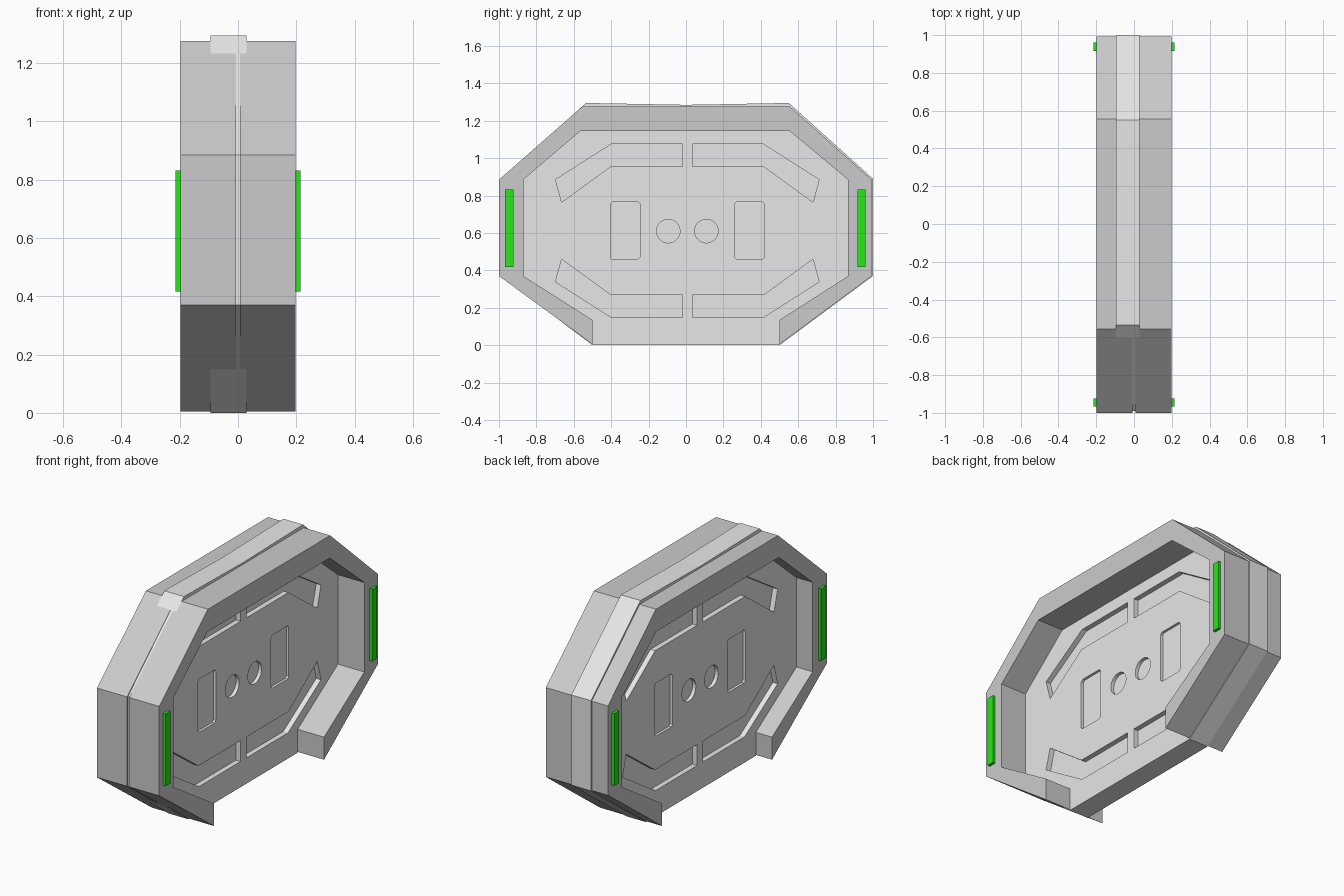
import bpy, bmesh, math

if "Cube" in bpy.data.objects:
    bpy.data.objects.remove(bpy.data.objects["Cube"])


def material(name, rgb):
    m = bpy.data.materials.new(name)
    m.diffuse_color = (*rgb, 1)
    m.use_nodes = True
    m.node_tree.nodes["Principled BSDF"].inputs["Base Color"].default_value = m.diffuse_color
    return m


LIGHT = material("light_grey", (0.8, 0.8, 0.8))
MID = material("mid_grey", (0.6, 0.6, 0.6))
GREEN = material("bright_green", (0.022, 0.8, 0.01))


def prism(name, profile, x0, x1, mat):
    """Extrude a (y, z) outline along x."""
    bm = bmesh.new()
    face = bm.faces.new([bm.verts.new((x0, y, z)) for y, z in profile])
    ext = bmesh.ops.extrude_face_region(bm, geom=[face])
    for v in ext["geom"]:
        if isinstance(v, bmesh.types.BMVert):
            v.co.x = x1
    bmesh.ops.recalc_face_normals(bm, faces=bm.faces)
    me = bpy.data.meshes.new(name)
    bm.to_mesh(me)
    bm.free()
    me.materials.append(mat)
    ob = bpy.data.objects.new(name, me)
    bpy.context.collection.objects.link(ob)
    return ob


def box_outline(y0, y1, z0, z1, c=0.0):
    """Rectangle outline, with small corner chamfers if c > 0."""
    if c == 0:
        return [(y0, z0), (y1, z0), (y1, z1), (y0, z1)]
    return [(y0 + c, z0), (y1 - c, z0), (y1, z0 + c), (y1, z1 - c),
            (y1 - c, z1), (y0 + c, z1), (y0, z1 - c), (y0, z0 + c)]


# Central slab, slightly proud of the rims at the top, back and bottom
XL, XR = -0.095, 0.03
slab = prism("central_panel", [
    (-0.5, 0), (-0.99, 0.37), (-0.99, 0.885), (-0.535, 1.295), (0, 1.285),
    (0.55, 1.295), (1.0, 0.89), (1.0, 0.37), (0.5, 0)], XL, XR, LIGHT)

# Outlines of the recesses, mirrored about the panel centre
YC, ZC = 0.007, 0.612
bar = [(0.027, 1.076), (0.405, 1.076), (0.705, 0.885),
       (0.672, 0.765), (0.41, 0.955), (0.027, 0.955)]
recesses = []
for s in (-1, 1):
    for t in (-1, 1):
        recesses.append(([(YC + s * y, ZC + t * (z - ZC)) for y, z in bar], 0.03))
    recesses.append(([(YC + s * y, z) for y, z in
                      box_outline(0.252, 0.412, 0.46, 0.765, 0.01)], 0.015))
    recesses.append(([(YC + s * 0.102 + 0.063 * math.cos(a * math.tau / 28),
                       0.61 + 0.063 * math.sin(a * math.tau / 28))
                      for a in range(28)], 0.02))

# Cut the recesses into both faces of the slab
cutters = []
for outline, depth in recesses:
    cutters.append(prism("recess_cutter", outline, XR - depth, XR + 0.05, LIGHT))
    cutters.append(prism("recess_cutter", outline, XL - 0.05, XL + depth, LIGHT))
for c in cutters:
    mod = slab.modifiers.new("recess", "BOOLEAN")
    mod.operation = "DIFFERENCE"
    mod.solver = "EXACT"
    mod.object = c
bpy.context.view_layer.update()
cut = bpy.data.meshes.new_from_object(
    slab.evaluated_get(bpy.context.evaluated_depsgraph_get()))
slab.modifiers.clear()
slab.data = cut
for c in cutters:
    bpy.data.objects.remove(c)

# Open-bottomed octagonal rims, one on each side of a thin seam
rim = [(-0.5, 0.005), (-1.0, 0.37), (-1.0, 0.885), (-0.556, 1.275),
       (0.556, 1.275), (0.993, 0.885), (0.993, 0.37), (0.5, 0.005),
       (0.5, 0.135), (0.867, 0.37), (0.867, 0.885), (0.553, 1.146),
       (-0.563, 1.146), (-0.87, 0.885), (-0.87, 0.37), (-0.5, 0.135)]
for side, s in (("right", 1), ("left", -1)):
    prism(side + "_rim", rim, s * 0.007, s * 0.198, MID)
    # Green light bars on the rim
    for end, y in (("front", -0.945), ("back", 0.938)):
        prism(f"{side}_{end}_light_bar",
              box_outline(y - 0.022, y + 0.022, 0.417, 0.832),
              s * 0.19, s * 0.215, GREEN)
